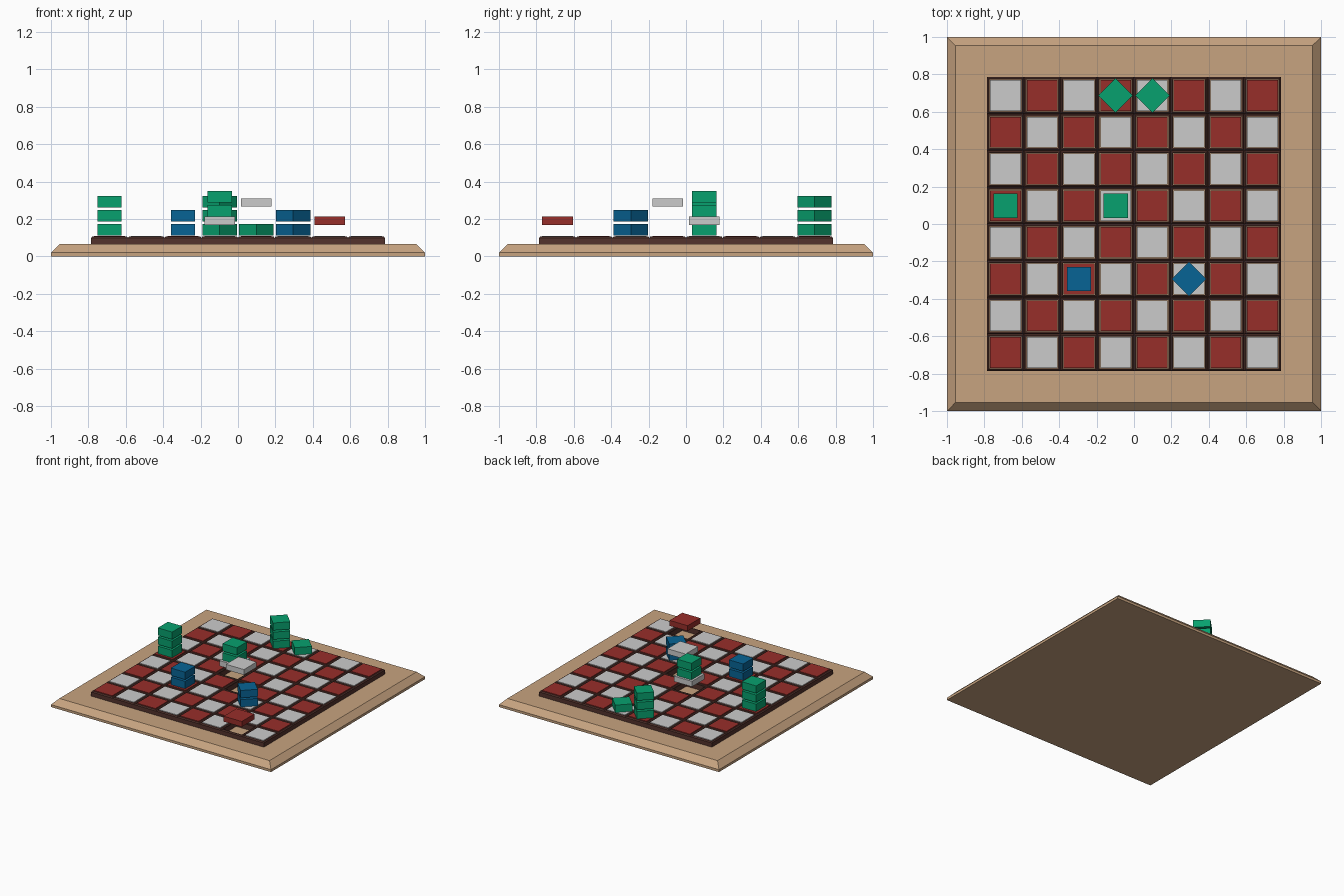
import bpy, bmesh, math

if "Cube" in bpy.data.objects:
    bpy.data.objects.remove(bpy.data.objects["Cube"])

CELL = 1.57 / 8          # board square pitch
BASE_TOP = 0.065
TILE_TOP = 0.11


def material(name, r, g, b):
    m = bpy.data.materials.new(name)
    lin = [(c / 255) ** 2.2 for c in (r, g, b)]
    m.diffuse_color = (*lin, 1)
    m.use_nodes = True
    m.node_tree.nodes["Principled BSDF"].inputs["Base Color"].default_value = m.diffuse_color
    return m


WOOD = material("tan wood", 198, 162, 127)
DARK = material("dark frame", 84, 54, 48)
RED = material("red tile", 150, 50, 46)
PALE = material("pale tile", 202, 202, 202)
GREEN = material("green block", 16, 160, 110)
BLUE = material("blue block", 16, 100, 148)


def loft(name, rings, mat, loc=(0, 0, 0), rot=0, closed=False):
    """Stack of square rings (half width, z); capped, or joined into a loop."""
    bm = bmesh.new()
    loops = [[bm.verts.new((sx * h, sy * h, z))
              for sx, sy in ((-1, -1), (1, -1), (1, 1), (-1, 1))] for h, z in rings]
    pairs = list(zip(loops, loops[1:]))
    if closed:
        pairs.append((loops[-1], loops[0]))
    else:
        bm.faces.new(loops[0][::-1])
        bm.faces.new(loops[-1])
    for a, b in pairs:
        for i in range(4):
            j = (i + 1) % 4
            bm.faces.new((a[i], a[j], b[j], b[i]))
    bmesh.ops.recalc_face_normals(bm, faces=bm.faces)
    me = bpy.data.meshes.new(name)
    bm.to_mesh(me)
    bm.free()
    me.materials.append(mat)
    ob = bpy.data.objects.new(name, me)
    ob.location = loc
    ob.rotation_euler.z = rot
    bpy.context.collection.objects.link(ob)
    return ob


def centre(col, row):
    return (col - 3.5) * CELL, (row - 3.5) * CELL


# Base plinth with sloped rim
loft("base", [(1, 0), (1, 0.02), (0.955, BASE_TOP)], WOOD)

# Squares: open dark frame around each tile, a few tiles lifted out
lifted = {(6, 0): 0.103, (3, 4): 0.103, (4, 3): 0.2}
half = CELL / 2
for row in range(8):
    for col in range(8):
        x, y = centre(col, row)
        loft("square_frame", [(half, BASE_TOP), (half, 0.099), (half - 0.007, 0.107),
                              (0.085, 0.107), (0.085, BASE_TOP)],
             DARK, (x, y, 0), closed=True)
        lift = lifted.get((col, row), 0)
        loft("tile", [(0.082, BASE_TOP + 0.0005), (0.082, TILE_TOP)],
             RED if (row + col) % 2 == 0 else PALE, (x, y, lift))

# Stacks of blocks: column, row, count, turned, colour
stacks = [(0, 4, 3, False, GREEN), (3, 4, 2, False, GREEN),
          (3, 7, 3, True, GREEN), (4, 7, 1, True, GREEN),
          (2, 2, 2, False, BLUE), (5, 2, 2, True, BLUE)]
for col, row, count, turned, mat in stacks:
    x, y = centre(col, row)
    floor = TILE_TOP + lifted.get((col, row), 0) + 0.001
    for i in range(count):
        loft("block", [(0.065, 0), (0.065, 0.061)], mat,
             (x, y, floor + i * 0.075), math.pi / 4 if turned else 0)
